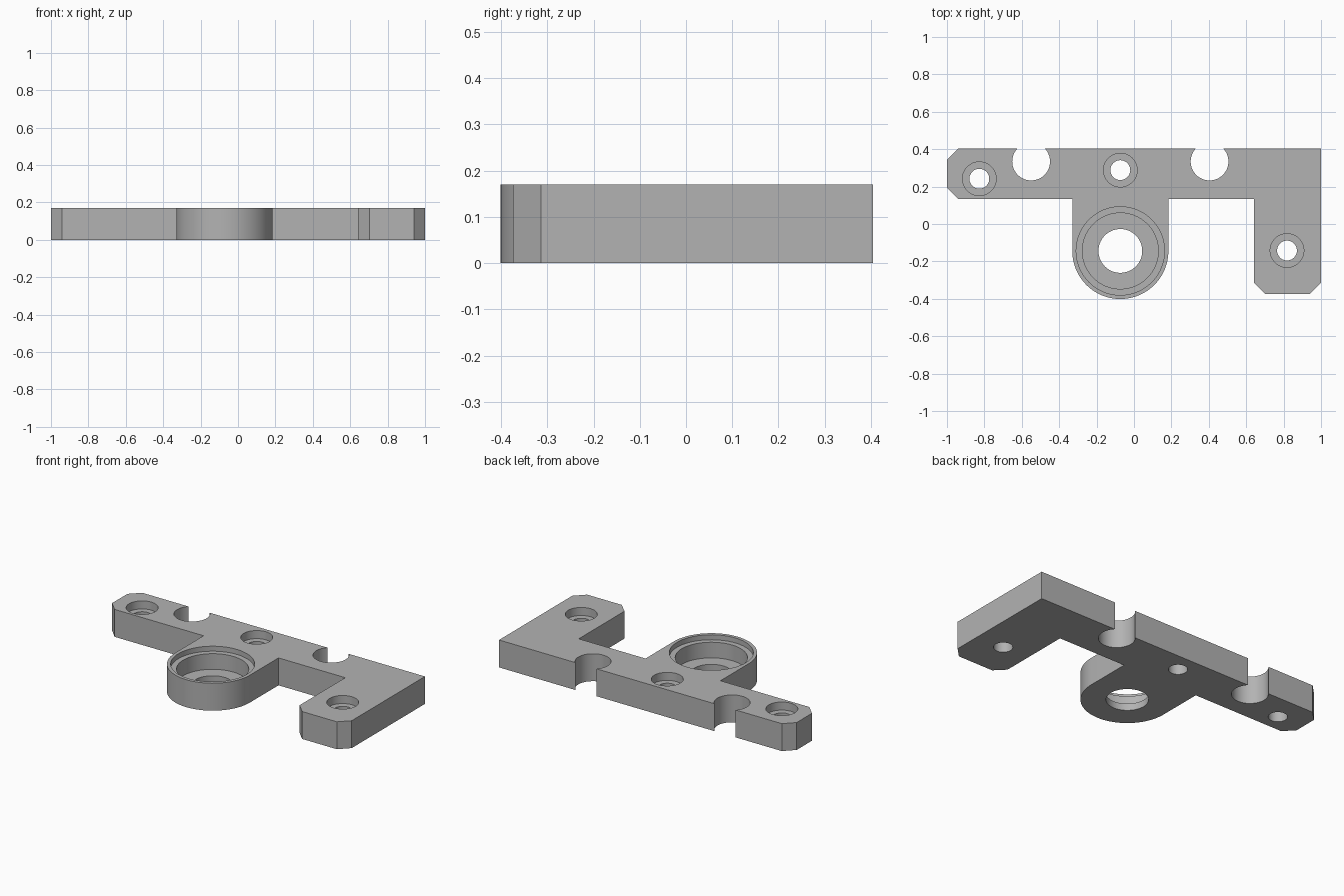
import bpy, bmesh, math

cube = bpy.data.objects.get("Cube")
if cube:
    bpy.data.objects.remove(cube)

THICK = 0.17
BOSS = (-0.073, -0.144)
BOSS_R = 0.257
CHAMFER = 0.06

grey = bpy.data.materials.new("plain grey")
grey.use_nodes = True
colour = (0.45, 0.45, 0.45, 1)
grey.diffuse_color = colour
grey.node_tree.nodes["Principled BSDF"].inputs["Base Color"].default_value = colour


def new_object(name, bm):
    bmesh.ops.recalc_face_normals(bm, faces=bm.faces[:])
    mesh = bpy.data.meshes.new(name)
    bm.to_mesh(mesh)
    bm.free()
    mesh.materials.append(grey)
    obj = bpy.data.objects.new(name, mesh)
    bpy.context.collection.objects.link(obj)
    return obj


def stepped_cutter(name, centre, steps, segments=64):
    """Stack of coaxial cylinders; steps are (radius, height) from below up."""
    bm = bmesh.new()
    rings = []
    for r, z in steps:
        rings.append([bm.verts.new((centre[0] + r * math.cos(a), centre[1] + r * math.sin(a), z))
                      for a in (math.tau * i / segments for i in range(segments))])
    bm.faces.new(rings[0])
    bm.faces.new(rings[-1])
    for low, high in zip(rings, rings[1:]):
        for i in range(segments):
            j = (i + 1) % segments
            bm.faces.new((low[i], low[j], high[j], high[i]))
    cutter = new_object(name, bm)
    cutter.hide_render = True
    return cutter


# Plate outline: bar, rounded boss and chamfered foot
c = CHAMFER
bx, by = BOSS
arc = [(bx + BOSS_R * math.cos(a), by + BOSS_R * math.sin(a))
       for a in (math.pi + math.pi * i / 48 for i in range(49))]
outline = [(-1, 0.404 - c), (-1, 0.134 + c), (-1 + c, 0.134), (bx - BOSS_R, 0.134)]
outline += arc
outline += [(bx + BOSS_R, 0.134), (0.642, 0.134), (0.642, -0.374 + c), (0.642 + c, -0.374),
            (1 - c, -0.374), (1, -0.374 + c), (1, 0.404), (-1 + c, 0.404)]
bm = bmesh.new()
base = bm.faces.new([bm.verts.new((x, y, 0)) for x, y in outline])
top = bmesh.ops.extrude_face_region(bm, geom=[base])["geom"]
bmesh.ops.translate(bm, vec=(0, 0, THICK), verts=[v for v in top if isinstance(v, bmesh.types.BMVert)])
plate = new_object("mounting_plate", bm)

# Counterbored screw holes
LOW, HIGH = -0.1, 0.3
cutters = []
for spot in ((-0.827, 0.242), (-0.073, 0.288), (0.818, -0.142)):
    cutters.append(stepped_cutter("screw_hole_cutter", spot,
                   [(0.053, LOW), (0.053, 0.12), (0.09, 0.12), (0.09, HIGH)]))

# Open notches in the back edge
for x in (-0.55, 0.404):
    cutters.append(stepped_cutter("notch_cutter", (x, 0.334), [(0.101, LOW), (0.101, HIGH)]))

# Bearing seat in the boss
cutters.append(stepped_cutter("bearing_seat_cutter", BOSS,
               [(0.117, LOW), (0.117, 0.042), (0.203, 0.042), (0.203, 0.139),
                (0.236, 0.139), (0.236, HIGH)], 96))

# Cut the holes, then drop the cutters
bpy.ops.object.select_all(action="DESELECT")
plate.select_set(True)
bpy.context.view_layer.objects.active = plate
for cutter in cutters:
    mod = plate.modifiers.new("cut", "BOOLEAN")
    mod.operation = "DIFFERENCE"
    mod.solver = "EXACT"
    mod.object = cutter
    bpy.ops.object.modifier_apply(modifier=mod.name)
    bpy.data.objects.remove(cutter)

bpy.ops.object.shade_smooth_by_angle(angle=math.radians(25))
